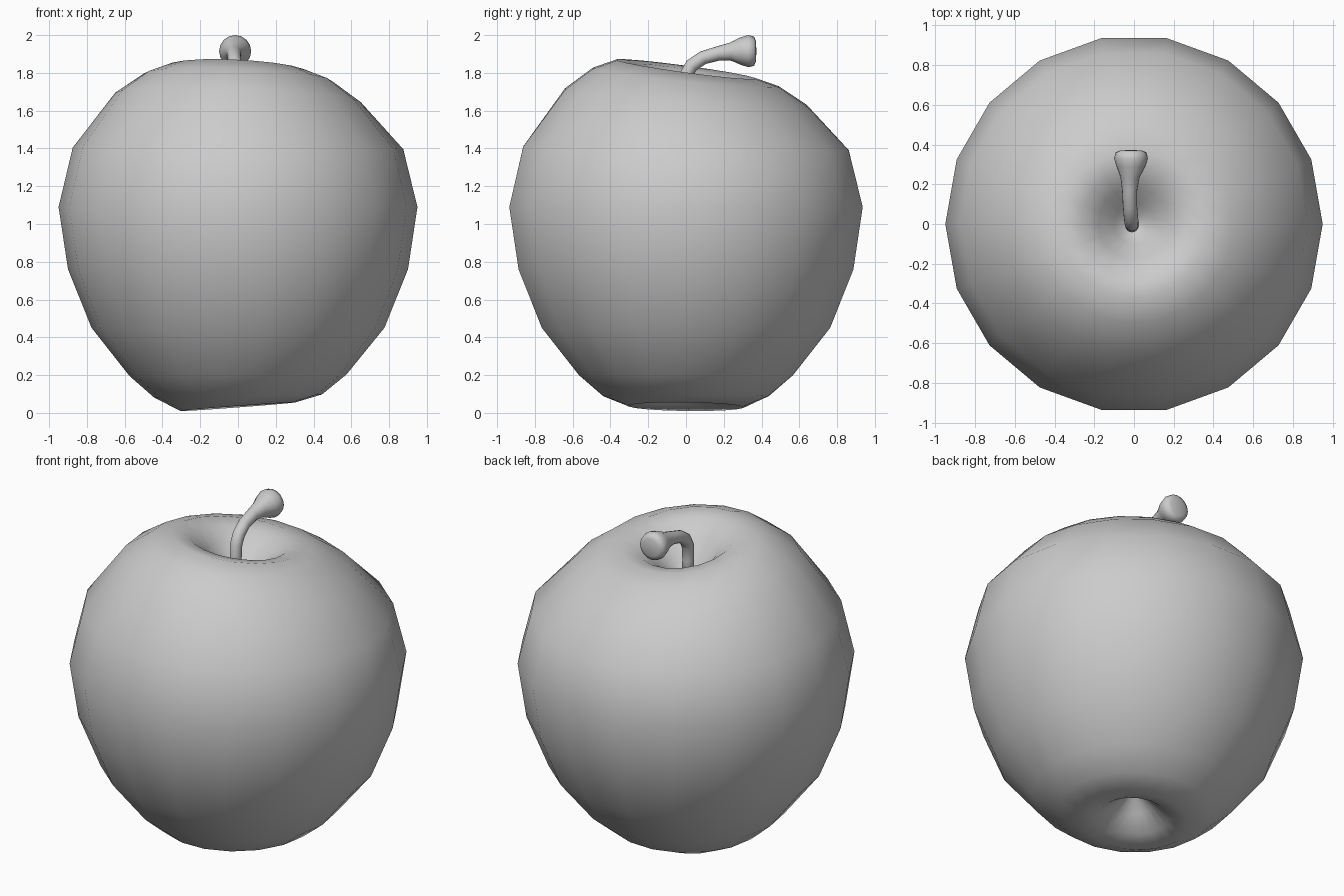
import bpy
from math import sin, cos, pi
from mathutils import Vector

if "Cube" in bpy.data.objects:
    bpy.data.objects.remove(bpy.data.objects["Cube"])


def loft(name, start, rings, end):
    """Smooth skin over equal-sized rings, closed by a pole at each end."""
    n = len(rings[0])
    verts = [start] + [p for ring in rings for p in ring] + [end]
    last = len(verts) - 1
    faces = []
    for j in range(n):
        k = (j + 1) % n
        faces.append((0, 1 + k, 1 + j))
        for i in range(len(rings) - 1):
            a, b = 1 + i * n, 1 + (i + 1) * n
            faces.append((a + j, a + k, b + k, b + j))
        top = 1 + (len(rings) - 1) * n
        faces.append((top + j, top + k, last))
    mesh = bpy.data.meshes.new(name)
    mesh.from_pydata(verts, [], faces)
    mesh.polygons.foreach_set("use_smooth", [True] * len(faces))
    mesh.update()
    obj = bpy.data.objects.new(name, mesh)
    bpy.context.collection.objects.link(obj)
    return obj


# Fruit body: 18-sided lathe (radius, height, tilt along x, tilt along y)
profile = [
    (0.04, 0.21, 0, 0), (0.10, 0.14, -0.005, 0), (0.19, 0.065, -0.015, 0),
    (0.305, 0.033, -0.023, 0.004), (0.445, 0.09, -0.008, 0),
    (0.575, 0.20, -0.004, 0), (0.775, 0.45, 0, 0), (0.90, 0.76, 0, 0),
    (0.95, 1.09, 0, 0), (0.875, 1.40, 0.004, 0.01),
    (0.65, 1.67, 0.025, 0.045), (0.50, 1.775, 0.02, 0.05),
    (0.37, 1.82, 0.018, 0.05), (0.27, 1.80, 0.018, 0.045),
    (0.18, 1.73, 0.012, 0.03), (0.10, 1.64, 0.005, 0.01),
    (0.04, 1.585, 0, 0),
]
rings = []
for r, z, tx, ty in profile:
    angles = [2 * pi * j / 18 for j in range(18)]
    rings.append([(r * cos(a), r * sin(a), z - tx * cos(a) - ty * sin(a))
                  for a in angles])
loft("apple_body", (0, 0, 0.23), rings, (0, 0, 1.57))

# Stem: tapered tube along a bent path (x, y, z, radius)
path = [
    (-0.01, 0.0, 1.56, 0.036), (-0.01, -0.008, 1.70, 0.034),
    (-0.012, 0.0, 1.79, 0.035), (-0.015, 0.03, 1.84, 0.036),
    (-0.02, 0.09, 1.88, 0.036), (-0.022, 0.17, 1.903, 0.038),
    (-0.02, 0.235, 1.912, 0.048), (-0.015, 0.29, 1.915, 0.073),
    (-0.015, 0.33, 1.915, 0.085), (-0.015, 0.36, 1.915, 0.078),
    (-0.015, 0.37, 1.915, 0.055),
]
points = [Vector(p[:3]) for p in path]
rings = []
for i, c in enumerate(points):
    tangent = points[min(i + 1, len(points) - 1)] - points[max(i - 1, 0)]
    side = Vector((1, 0, 0))
    up = tangent.cross(side).normalized()
    rings.append([c + path[i][3] * (cos(2 * pi * j / 16) * side
                                    + sin(2 * pi * j / 16) * up)
                  for j in range(16)])
loft("stem", points[0], rings, Vector((-0.015, 0.373, 1.915)))
